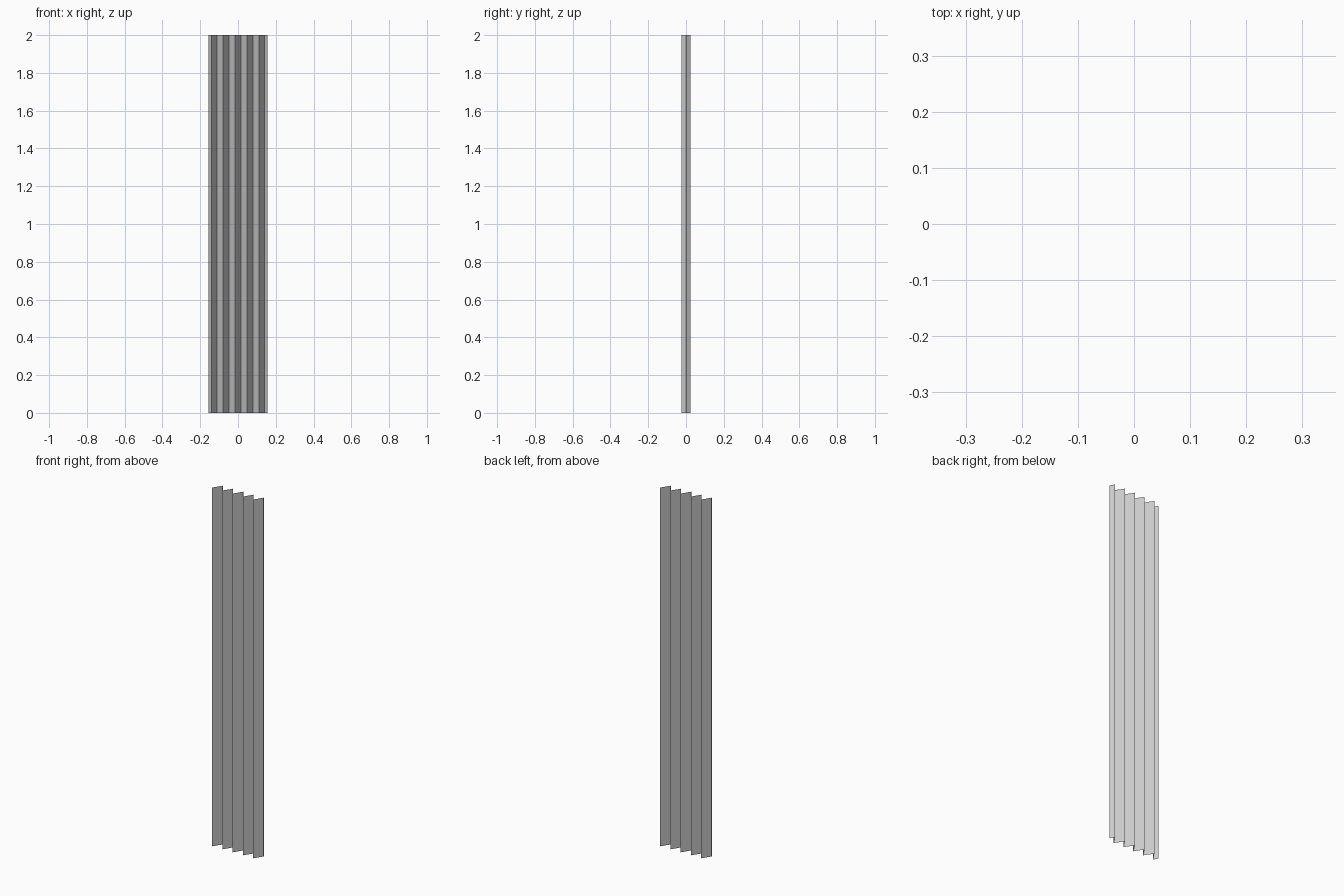
import bpy, bmesh, math

if "Cube" in bpy.data.objects:
    bpy.data.objects.remove(bpy.data.objects["Cube"])

HALF_W = math.pi / 20    # half width of the sheet
AMP = 0.025              # fold depth either side of y = 0
FOLDS = 5                # full zigzag periods
HEIGHT = 2.0

# Zigzag profile: quarter-period steps so both ends finish at mid depth
steps = FOLDS * 4
profile = []
for i in range(steps + 1):
    if i % 2 and i or i in (0, steps):
        x = -HALF_W + 2 * HALF_W * i / steps
        profile.append((x, -AMP * math.sin(i * math.pi / 2)))

# Pleated sheet: open profile extruded upwards
bm = bmesh.new()
verts = [bm.verts.new((x, y, 0)) for x, y in profile]
edges = [bm.edges.new(pair) for pair in zip(verts, verts[1:])]
top = bmesh.ops.extrude_edge_only(bm, edges=edges)["geom"]
bmesh.ops.translate(bm, vec=(0, 0, HEIGHT),
                    verts=[g for g in top if isinstance(g, bmesh.types.BMVert)])
bmesh.ops.recalc_face_normals(bm, faces=bm.faces)

mesh = bpy.data.meshes.new("pleated_sheet")
bm.to_mesh(mesh)
bm.free()
bpy.context.collection.objects.link(bpy.data.objects.new("pleated_sheet", mesh))
